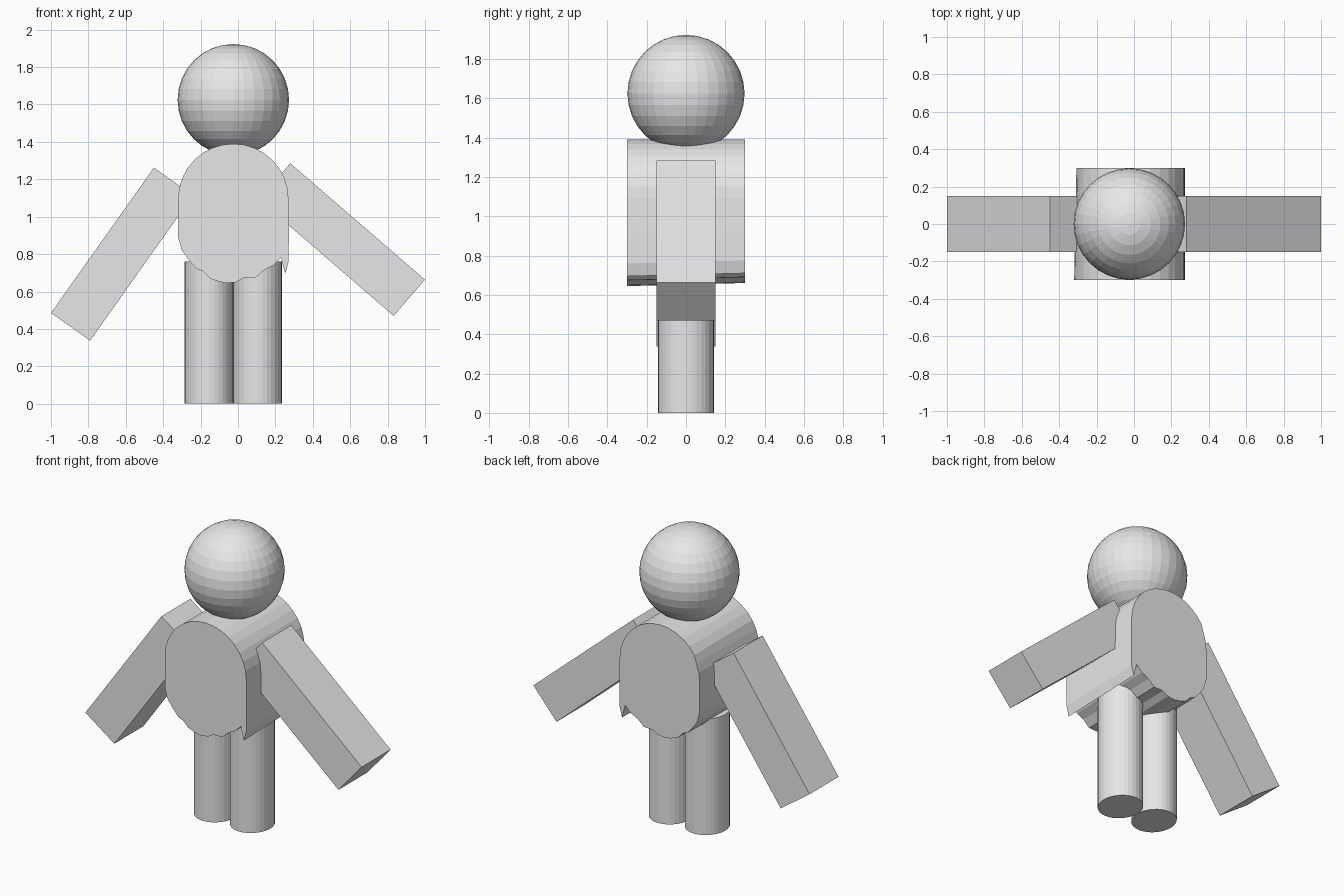
import bpy
import bmesh
from math import sin, cos, pi, atan2
from mathutils import Vector

default = bpy.data.objects.get("Cube")
if default:
    bpy.data.objects.remove(default)

# Single plain grey
grey = bpy.data.materials.new("plain grey")
grey.use_nodes = True
grey.diffuse_color = (0.8, 0.8, 0.8, 1)
grey.node_tree.nodes["Principled BSDF"].inputs["Base Color"].default_value = (0.8, 0.8, 0.8, 1)

MID_X = -0.025


def finish(name):
    obj = bpy.context.object
    obj.name = obj.data.name = name
    obj.data.materials.append(grey)
    return obj


# Head
bpy.ops.mesh.primitive_uv_sphere_add(segments=32, ring_count=16, radius=0.298,
                                     location=(MID_X, 0, 1.625))
finish("head")

# Legs: slightly oval cylinders
for side, name in ((-1, "right_leg"), (1, "left_leg")):
    bpy.ops.mesh.primitive_cylinder_add(vertices=32, radius=1, depth=0.76,
                                        location=(MID_X + side * 0.13, 0, 0.38))
    finish(name).scale = (0.13, 0.142, 1)


# Arms: boxes placed by three corners in the front plane
def arm(name, inner_top, outer_top, outer_bottom):
    a, b, c = map(Vector, (inner_top, outer_top, outer_bottom))
    mid, along = (a + c) / 2, b - a
    bpy.ops.mesh.primitive_cube_add(size=1, location=(mid.x, 0, mid.y),
                                    rotation=(0, -atan2(along.y, along.x), 0))
    finish(name).scale = (along.length, 0.3, (c - b).length)


arm("left_arm", (0.28, 1.285), (1.0, 0.663), (0.832, 0.47))
arm("right_arm", (-0.45, 1.262), (-1.0, 0.485), (-0.79, 0.338))

# Torso: round top, ragged lower hem with a pointed flap on the left
outline = [(MID_X + 0.295 * cos(pi * i / 16), 1.095 + 0.295 * sin(pi * i / 16))
           for i in range(17)]
outline += [(-0.32, 0.89), (-0.3, 0.82), (-0.26, 0.765), (-0.22, 0.72),
            (-0.19, 0.71), (-0.15, 0.67), (-0.1, 0.652), (-0.06, 0.645),
            (-0.01, 0.65), (0.03, 0.673), (0.095, 0.675), (0.14, 0.715),
            (0.19, 0.74), (0.23, 0.78), (0.253, 0.695), (0.27, 0.76),
            (0.272, 0.9)]


def back_point(x, z):
    # The back end is a little narrower and shorter
    return (x + 0.012 if x < -0.29 else x, z + 0.016 if z < 0.8 else z)


bm = bmesh.new()
front = [bm.verts.new((x, -0.3, z)) for x, z in outline]
back = []
for x, z in outline:
    bx, bz = back_point(x, z)
    back.append(bm.verts.new((bx, 0.3, bz)))
bm.faces.new(front)
bm.faces.new(list(reversed(back)))
for i in range(len(front)):
    j = (i + 1) % len(front)
    bm.faces.new((front[j], front[i], back[i], back[j]))
bmesh.ops.recalc_face_normals(bm, faces=bm.faces)
mesh = bpy.data.meshes.new("torso")
bm.to_mesh(mesh)
bm.free()
mesh.materials.append(grey)
bpy.context.collection.objects.link(bpy.data.objects.new("torso", mesh))
